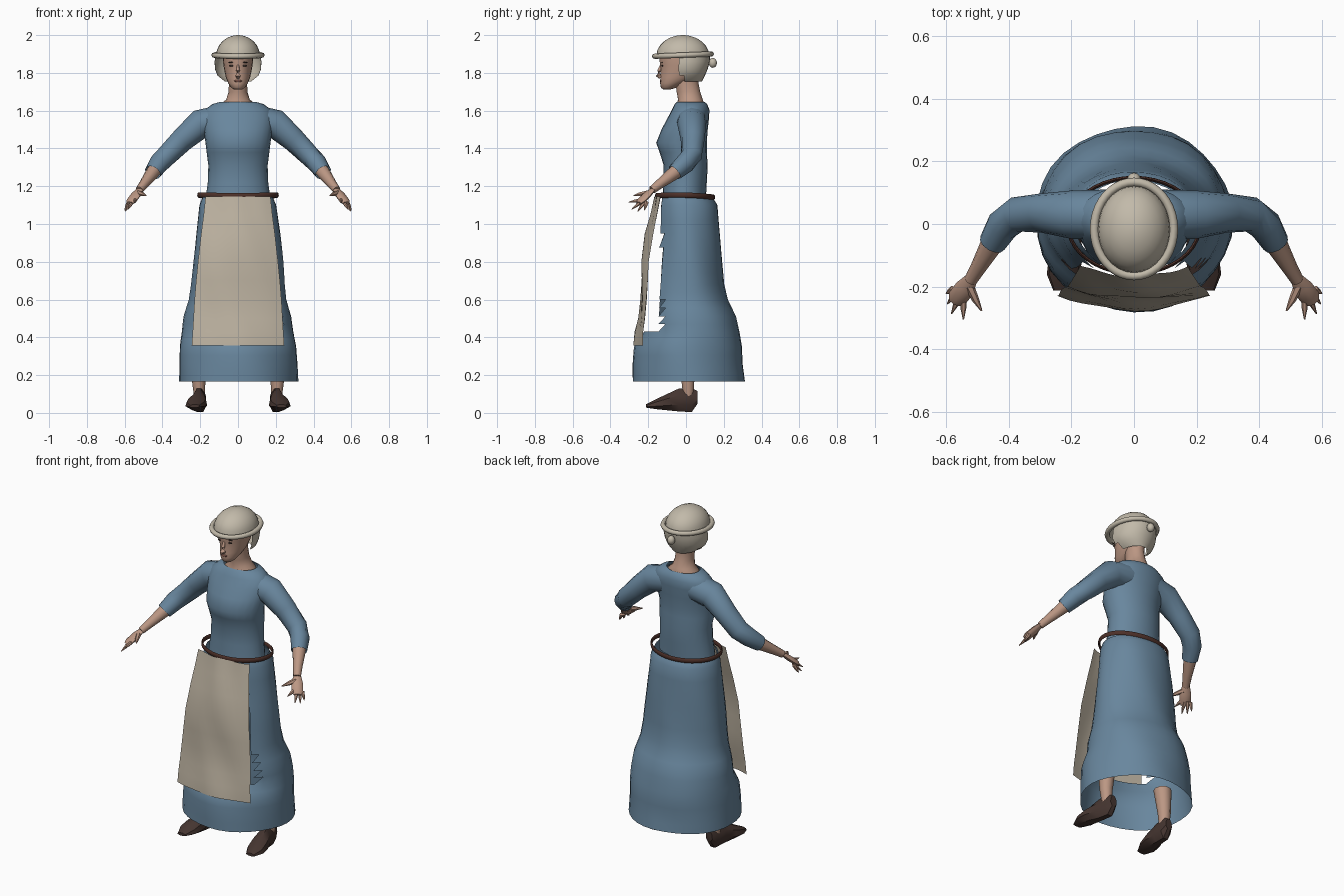
import bpy, bmesh, math
from mathutils import Vector

if "Cube" in bpy.data.objects:
    bpy.data.objects.remove(bpy.data.objects["Cube"])


def material(name, rgb):
    m = bpy.data.materials.new(name)
    m.use_nodes = True
    m.diffuse_color = (*rgb, 1)
    m.node_tree.nodes["Principled BSDF"].inputs["Base Color"].default_value = (*rgb, 1)
    return m


BLUE = material("dress blue", (0.14, 0.24, 0.34))
LINEN = material("apron linen", (0.50, 0.44, 0.35))
CREAM = material("cap cream", (0.54, 0.49, 0.40))
SKIN = material("skin", (0.50, 0.31, 0.23))
LEATHER = material("belt leather", (0.075, 0.03, 0.022))
SHOE = material("shoe brown", (0.06, 0.036, 0.03))
LIP = material("lip red", (0.28, 0.12, 0.09))
EYE = material("eye dark", (0.05, 0.035, 0.03))


def finish(name, bm, mat, angle=50):
    bmesh.ops.recalc_face_normals(bm, faces=bm.faces)
    mesh = bpy.data.meshes.new(name)
    bm.to_mesh(mesh)
    bm.free()
    mesh.materials.append(mat)
    ob = bpy.data.objects.new(name, mesh)
    bpy.context.collection.objects.link(ob)
    bpy.ops.object.select_all(action='DESELECT')
    ob.select_set(True)
    bpy.context.view_layer.objects.active = ob
    bpy.ops.object.shade_smooth_by_angle(angle=math.radians(angle))
    return ob


def loft(rings, ends=(True, True), closed=False):
    """Skin a list of point rings into a bmesh."""
    bm = bmesh.new()
    rows = [[bm.verts.new(p) for p in ring] for ring in rings]
    n = len(rows[0])
    pairs = list(zip(rows, rows[1:])) + ([(rows[-1], rows[0])] if closed else [])
    for a, b in pairs:
        for i in range(n):
            j = (i + 1) % n
            bm.faces.new((a[i], a[j], b[j], b[i]))
    for row, wanted in ((rows[0], ends[0]), (rows[-1], ends[1])):
        if wanted and not closed:
            bm.faces.new(row)
    return bm


def ring(z, rx, front, back, n=24, wave=0.0):
    """Level oval given by half width and front and back depth."""
    cy, ry = (front + back) / 2, (back - front) / 2
    pts = []
    for i in range(n):
        a = math.tau * i / n
        k = 1 + wave * math.sin(5 * a + 9 * z)
        pts.append(Vector((rx * k * math.cos(a), cy + ry * k * math.sin(a), z)))
    return pts


def stack(name, rows, mat, n=24, ends=(True, True)):
    return finish(name, loft([ring(*r, n=n) for r in rows], ends), mat)


def limb(name, path, mat, n=10, ends=(True, True), flat=1.0):
    """Tapered tube along (x, y, z, radius) points."""
    pts = [Vector(p[:3]) for p in path]
    rings = []
    for i, p in enumerate(pts):
        d = (pts[min(i + 1, len(pts) - 1)] - pts[max(i - 1, 0)]).normalized()
        u = d.cross(Vector((0, 0, 1)))
        u = (u if u.length > 0.1 else Vector((1, 0, 0))).normalized()
        v = d.cross(u) * flat
        rings.append([p + (u * math.cos(math.tau * k / n) + v * math.sin(math.tau * k / n)) * path[i][3]
                      for k in range(n)])
    return finish(name, loft(rings, ends), mat)


def blob(name, loc, size, mat):
    bm = bmesh.new()
    bmesh.ops.create_uvsphere(bm, u_segments=12, v_segments=8, radius=1)
    for v in bm.verts:
        v.co = Vector([v.co[i] * size[i] + loc[i] for i in range(3)])
    return finish(name, bm, mat)


def oval_band(name, rx, front, back, z, tr, tz, mat, tilt=0.0, corner=0.0, n=40, sides=8):
    """Closed band around an oval, thickness tr across and tz up."""
    cy, ry = (front + back) / 2, (back - front) / 2
    rings = []
    for i in range(n):
        a = math.tau * i / n
        out = Vector((math.cos(a), math.sin(a), 0))
        c = Vector((rx * out.x, cy + ry * out.y, z + tilt * out.y + corner * out.x ** 2))
        rings.append([c + out * tr * math.cos(math.tau * k / sides)
                      + Vector((0, 0, tz * math.sin(math.tau * k / sides))) for k in range(sides)])
    return finish(name, loft(rings, closed=True), mat)


# Bodice
stack("bodice", [(1.13, .172, -.125, .105), (1.22, .16, -.12, .11), (1.31, .157, -.118, .115),
                 (1.38, .166, -.14, .11), (1.43, .172, -.158, .11), (1.50, .182, -.13, .115),
                 (1.56, .19, -.098, .122), (1.605, .175, -.075, .124), (1.635, .135, -.06, .112),
                 (1.645, .10, -.05, .10)], BLUE, ends=(False, False))

# Skirt, open at the front above the hem where the apron hangs
profile = [(1.145, .185, -.15, .14), (1.10, .203, -.16, .168), (.95, .222, -.165, .18), (.80, .238, -.18, .19),
           (.68, .248, -.19, .20), (.60, .258, -.20, .22), (.51, .285, -.215, .265), (.43, .295, -.22, .285),
           (.35, .308, -.272, .30), (.26, .312, -.28, .302), (.165, .316, -.282, .312)]
rows = []
for a, b in zip(profile, profile[1:]):
    rows += [a, [(p + q) / 2 for p, q in zip(a, b)]]
rows.append(profile[-1])
bm = loft([ring(*r, n=32, wave=.012) for r in rows], (False, False))
bmesh.ops.triangulate(bm, faces=bm.faces)
gap = [f for f in bm.faces if f.calc_center_median().y < -.13 and f.calc_center_median().z > .43]
bmesh.ops.delete(bm, geom=gap, context='FACES')
finish("skirt", bm, BLUE, 60)

# Apron: a bowed hanging sheet
sheet = [(1.145, .172, -.165, .03), (1.05, .182, -.185, .035), (.95, .195, -.215, .045), (.80, .212, -.236, .035),
         (.70, .222, -.236, .03), (.60, .23, -.24, .03), (.50, .236, -.25, .035), (.43, .24, -.268, .045),
         (.357, .245, -.276, .05)]
bm = bmesh.new()
cols = 12
grid = []
for z, w, y, bow in sheet:
    line = []
    for i in range(cols + 1):
        t = 2 * i / cols - 1
        line.append(bm.verts.new((w * t, y + bow * t * t + .004 * math.sin(6 * t + 11 * z), z)))
    grid.append(line)
for a, b in zip(grid, grid[1:]):
    for i in range(cols):
        bm.faces.new((a[i], b[i], b[i + 1], a[i + 1]))
finish("apron", bm, LINEN)

# Belt
oval_band("belt", .21, -.158, .148, 1.146, .006, .014, LEATHER, tilt=-.004, corner=.007)

# Neck and head
stack("neck", [(1.58, .11, -.06, .10), (1.635, .09, -.05, .098), (1.66, .062, -.042, .088),
               (1.70, .05, -.05, .075), (1.75, .048, -.055, .065), (1.80, .05, -.05, .07)], SKIN, n=16)
stack("head", [(1.713, .022, -.122, -.08), (1.722, .036, -.133, -.05), (1.745, .052, -.137, -.01),
               (1.775, .064, -.136, .05), (1.81, .072, -.134, .08), (1.84, .077, -.136, .095),
               (1.87, .08, -.141, .10), (1.91, .08, -.14, .10)], SKIN, n=20)
limb("nose", [(0, -.132, 1.84, .006), (0, -.143, 1.81, .010), (0, -.147, 1.787, .014), (0, -.134, 1.776, .010)],
     SKIN, n=8)
blob("mouth", (0, -.134, 1.757), (.022, .005, .006), LIP)

# Cap: dome, rolled brim, back shell and knot
dome = [(1.89 + .11 * math.sin(a), .116 * math.cos(a), -.017 - .14 * math.cos(a), -.017 + .14 * math.cos(a))
        for a in [math.radians(d) for d in (0, 15, 30, 45, 60, 75, 86)]]
stack("cap_dome", dome, CREAM, n=28, ends=(False, True))
oval_band("cap_brim", .127, -.166, .134, 1.894, .014, .014, CREAM, tilt=.006)
bm = loft([ring(*r, n=28) for r in [(1.90, .116, -.14, .128), (1.86, .124, -.14, .126), (1.82, .122, -.14, .115),
                                    (1.785, .108, -.12, .10), (1.755, .07, -.10, .085)]], (False, False))
front = [f for f in bm.faces if f.calc_center_median().y < -.035 + .4 * max(0, 1.81 - f.calc_center_median().z)]
bmesh.ops.delete(bm, geom=front, context='FACES')
finish("cap_back", bm, CREAM)
blob("cap_knot", (0, .142, 1.853), (.022, .022, .026), CREAM)

# Paired parts
fingers = [(.545, -.305, 1.115), (.583, -.287, 1.078), (.596, -.255, 1.068), (.600, -.222, 1.072)]
for s, side in ((1, "left"), (-1, "right")):
    def flip(path):
        return [(s * p[0], *p[1:]) for p in path]

    # Face details
    blob(side + "_eye", (s * .034, -.1255, 1.838), (.013, .004, .005), EYE)
    blob(side + "_brow", (s * .036, -.127, 1.856), (.018, .004, .003), EYE)

    # Sleeve, forearm and hand
    limb(side + "_sleeve", flip([(.09, .03, 1.55, .08), (.20, .03, 1.53, .077), (.295, .035, 1.445, .063),
                                 (.375, .03, 1.365, .057), (.42, -.005, 1.32, .053), (.452, -.06, 1.272, .044)]),
         BLUE, n=12, ends=(False, False))
    limb(side + "_forearm", flip([(.42, -.01, 1.315, .04), (.455, -.065, 1.268, .036), (.495, -.135, 1.215, .026),
                                  (.522, -.18, 1.18, .021)]), SKIN)
    limb(side + "_palm", flip([(.518, -.173, 1.185, .020), (.54, -.205, 1.155, .032), (.565, -.238, 1.122, .032),
                               (.573, -.25, 1.11, .022)]), SKIN, n=8, flat=.5)
    for i, tip in enumerate(fingers):
        root = Vector((.545 + .011 * i, -.238 + .01 * i, 1.128 - .004 * i))
        mid = root.lerp(Vector(tip), .5)
        limb(f"{side}_finger_{i + 1}", flip([(*root, .011), (*mid, .009), (*tip, .002)]), SKIN, n=6)
    limb(side + "_thumb", flip([(.525, -.2, 1.165, .015), (.507, -.24, 1.158, .012), (.487, -.277, 1.15, .003)]),
         SKIN, n=6)

    # Shin and shoe
    limb(side + "_shin", flip([(.205, .012, .09, .028), (.208, .01, .17, .036), (.20, .005, .32, .05)]), SKIN)
    rings = []
    for x, y, w, lo, hi in [(.198, .062, .022, .05, .115), (.2, .03, .034, .004, .132), (.207, -.04, .038, .008, .128),
                            (.217, -.10, .054, .014, .10), (.226, -.16, .053, .02, .072), (.23, -.212, .028, .028, .045)]:
        pts = []
        for k in range(8):
            a = math.tau * (k + .5) / 8
            lift = math.sin(a)
            taper = 1 - .2 * lift
            pts.append((s * (x + w * taper * math.cos(a)), y, (lo + hi) / 2 + (hi - lo) / 2 * lift / .924))
        rings.append(pts)
    finish(side + "_shoe", loft(rings), SHOE, 35)
